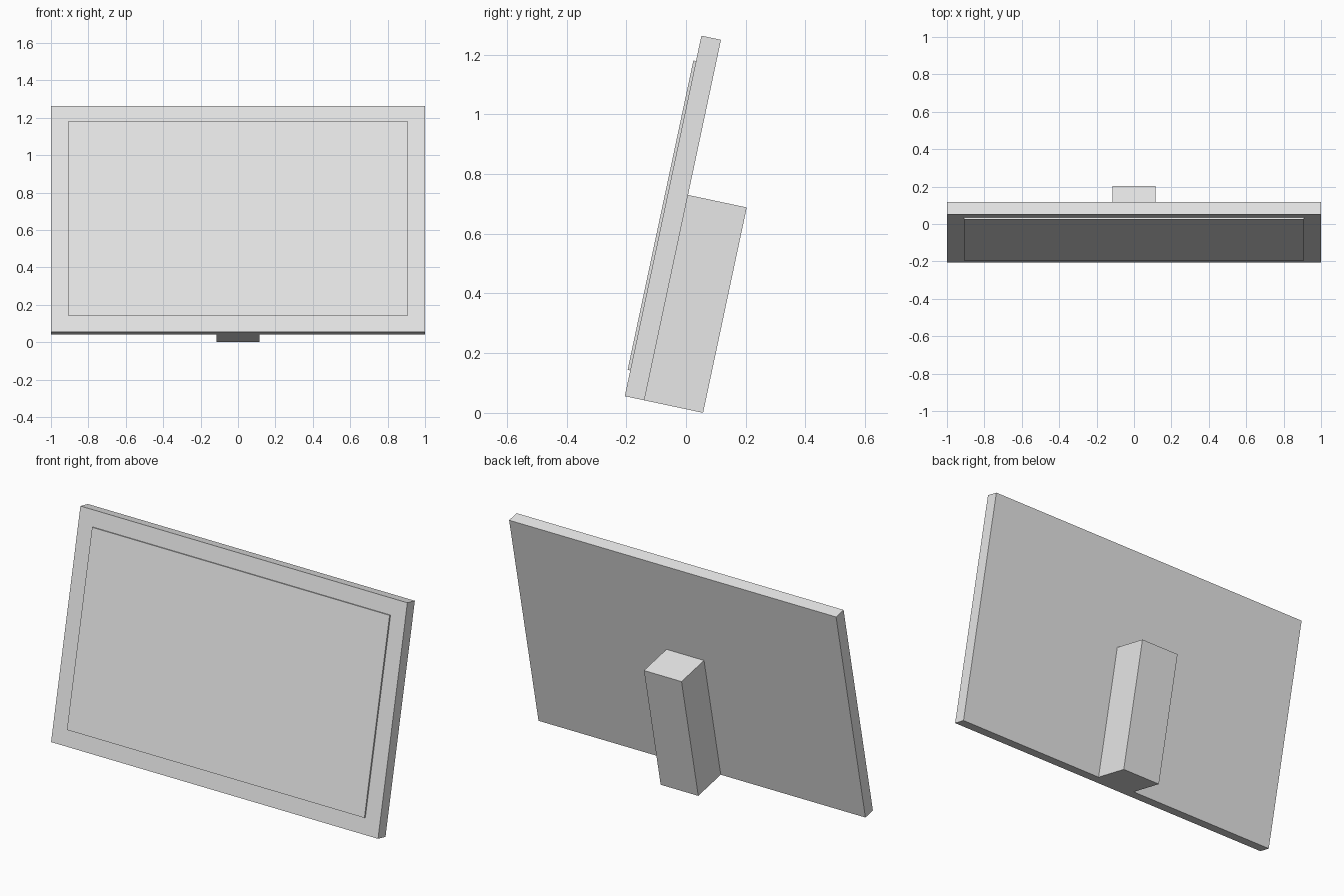
import bpy, math
from mathutils import Matrix

if "Cube" in bpy.data.objects:
    bpy.data.objects.remove(bpy.data.objects["Cube"])

TILT = math.radians(12)
grey = bpy.data.materials.new("light_grey")
grey.diffuse_color = (0.8, 0.8, 0.8, 1)
grey.use_nodes = True
grey.node_tree.nodes["Principled BSDF"].inputs["Base Color"].default_value = grey.diffuse_color

# Lean everything back about the lower front edge of the frame
lean = Matrix.Translation((0, -0.205, 0.056)) @ Matrix.Rotation(-TILT, 4, 'X')


def block(name, half_width, y0, y1, z0, z1):
    """Box given in the upright frame, then leaned back."""
    bpy.ops.mesh.primitive_cube_add(size=1)
    ob = bpy.context.object
    ob.name = name
    size = Matrix.Diagonal((2 * half_width, y1 - y0, z1 - z0, 1))
    place = Matrix.Translation((0, (y0 + y1) / 2, (z0 + z1) / 2))
    ob.data.transform(lean @ place @ size)
    ob.data.materials.append(grey)
    return ob


# Flat display frame
block("frame", 1.0, 0, 0.067, 0, 1.234)
# Thin raised panel on the front
block("front_panel", 0.91, -0.009, 0, 0.088, 1.147)
# Block stand on the back, flush with the lower edge
block("back_stand", 0.115, 0.067, 0.268, 0, 0.703)
